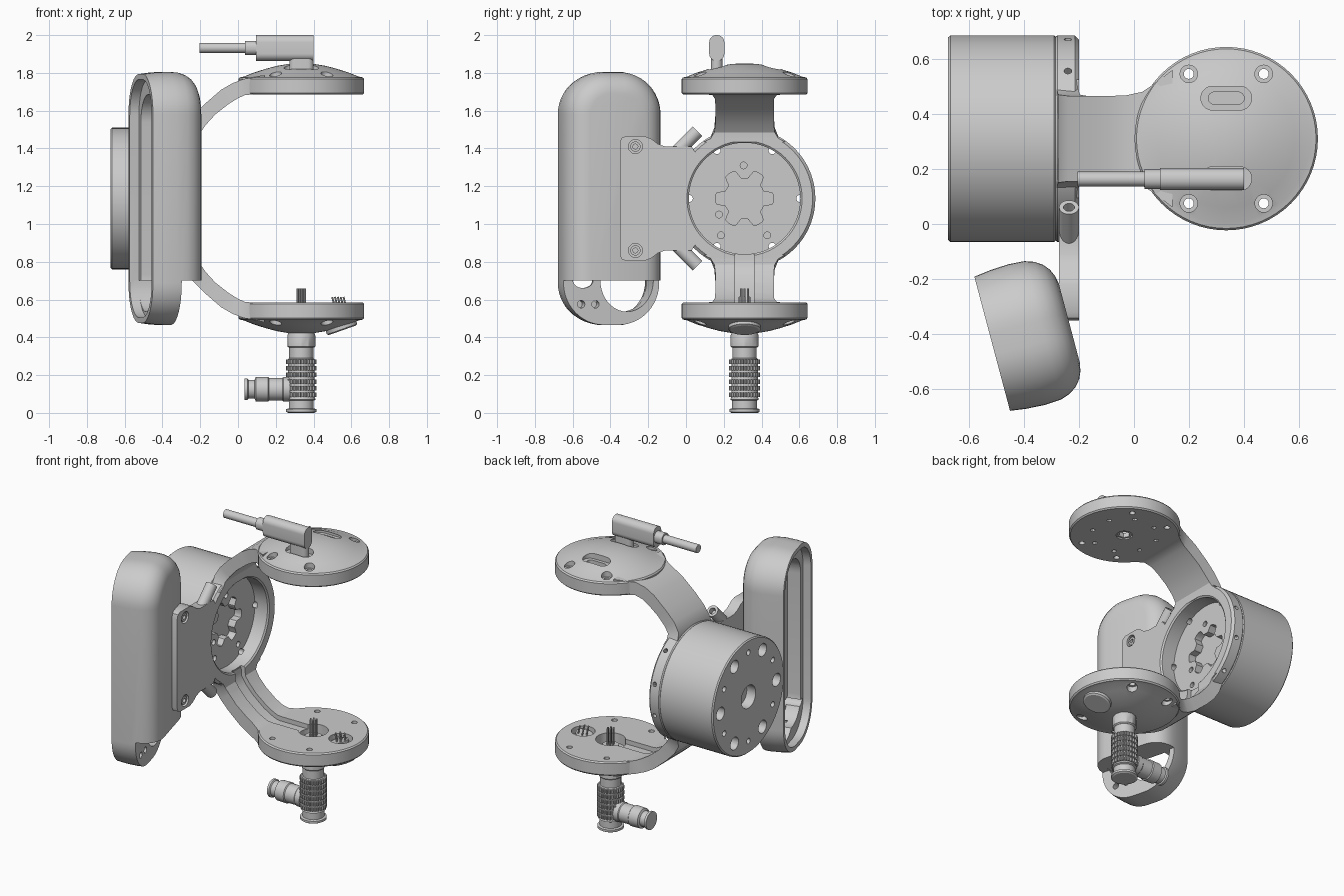
import bpy, bmesh
from math import sin, cos, pi, tanh, radians
from mathutils import Vector, Matrix

if "Cube" in bpy.data.objects:
    bpy.data.objects.remove(bpy.data.objects["Cube"])

CY, CZ, DX = 0.31, 1.135, 0.335      # common y centre, drum axis height, disc centre x


# ---------- helpers ----------
def loft(name, rings, mat=None, wrap=False):
    """Skin a list of equal closed loops; cap the ends or wrap round."""
    bm = bmesh.new()
    vs = [[bm.verts.new(p) for p in r] for r in rings]
    n = len(vs[0])
    for i in range(len(vs) if wrap else len(vs) - 1):
        a, b = vs[i], vs[(i + 1) % len(vs)]
        for j in range(n):
            bm.faces.new((a[j], a[(j + 1) % n], b[(j + 1) % n], b[j]))
    if not wrap:
        bm.faces.new(vs[0])
        bm.faces.new(vs[-1])
    if mat:
        bm.transform(mat)
    bmesh.ops.recalc_face_normals(bm, faces=bm.faces)
    me = bpy.data.meshes.new(name)
    bm.to_mesh(me)
    bm.free()
    ob = bpy.data.objects.new(name, me)
    bpy.context.collection.objects.link(ob)
    return ob


def frame(pos, axis=(0, 0, 1)):
    return Matrix.Translation(pos) @ Vector(axis).to_track_quat('Z', 'Y').to_matrix().to_4x4()


def lathe(name, prof, pos, axis=(0, 0, 1), n=64, wrap=False):
    rings = [[(r * cos(2 * pi * k / n), r * sin(2 * pi * k / n), h) for k in range(n)] for r, h in prof]
    return loft(name, rings, frame(pos, axis), wrap)


def rod(r, pos, axis, h, name="cutter", n=20):
    return lathe(name, [(r, 0), (r, h)], pos, axis, n)


def rrect(hx, hy, r, n=8):
    return [(sx * (hx - r) + r * cos(a + pi / 2 * k / n), sy * (hy - r) + r * sin(a + pi / 2 * k / n))
            for sx, sy, a in ((1, 1, 0), (-1, 1, pi / 2), (-1, -1, pi), (1, -1, 1.5 * pi)) for k in range(n + 1)]


def prism_x(pts, x0, x1, name="cutter", mat=None):
    return loft(name, [[(x, y, z) for y, z in pts] for x in (x0, x1)], mat)


def prism_z(pts, z0, z1, name="cutter", mat=None):
    return loft(name, [[(x, y, z) for x, y in pts] for z in (z0, z1)], mat)


def slot(cx, cy, hx, hy, z0, z1, name="cutter"):
    return prism_z(rrect(hx, hy, min(hx, hy) * 0.98), z0, z1, name, Matrix.Translation((cx, cy, 0)))


def box(x0, x1, y0, y1, z0, z1, mat=None):
    return prism_x([(y0, z0), (y1, z0), (y1, z1), (y0, z1)], x0, x1, mat=mat)


def cut(ob, *cutters):
    for c in cutters:
        m = ob.modifiers.new("cut", 'BOOLEAN')
        m.operation, m.solver, m.object = 'DIFFERENCE', 'EXACT', c
    me = bpy.data.meshes.new_from_object(ob.evaluated_get(bpy.context.evaluated_depsgraph_get()))
    ob.modifiers.clear()
    ob.data = me
    for c in cutters:
        bpy.data.objects.remove(c)


def around(r, deg):
    return CY + r * cos(radians(deg)), CZ + r * sin(radians(deg))


X = (1, 0, 0)
hexa = range(0, 360, 60)

# ---------- motor drum and its mounting ring ----------
drum = lathe("motor_drum", [(0.368, -0.675), (0.375, -0.667), (0.375, -0.29), (0.37, -0.285),
                            (0.295, -0.285), (0.295, -0.30)], (0, CY, CZ), X, 72)
rosette = [(CY + r * cos(a), CZ + r * sin(a)) for a in [2 * pi * k / 96 for k in range(96)]
           for r in [0.13 + 0.024 * tanh(3 * cos(6 * a))]]
cut(drum, prism_x(rosette, -0.35, -0.25), rod(0.075, (-0.7, CY, CZ), X, 0.09, n=32),
    *[rod(0.019, (-0.72, *around(0.293, d)), X, 0.6) for d in hexa],
    *[rod(0.042, (-0.7, *around(0.293, d)), X, 0.09) for d in hexa],
    *[rod(0.018, (-0.7, *around(0.293, d + 30)), X, 0.07) for d in hexa],
    *[rod(0.018, (-0.32, y, z), X, 0.05) for y, z in
      ((0.305, 1.31), (0.175, 1.05), (0.185, 0.94), (0.43, 0.94))])

ring = lathe("mount_ring", [(0.375, -0.278), (0.375, -0.215), (0.36, -0.2), (0.305, -0.2),
                            (0.295, -0.208), (0.295, -0.285), (0.37, -0.285)], (0, CY, CZ), X, 72, True)
cut(ring, box(-0.232, -0.15, 0.26, 0.36, 0.7, 0.9),
    *[rod(0.014, (-0.24, *around(0.34, d)), (0, cos(radians(d)), sin(radians(d))), 0.1, n=12)
      for d in (-49, -16, 16, 49)])

# ---------- yoke arms: (outer x, z, inner x, z, half width) ----------
stations = [(-0.28, 1.435, -0.2, 1.435, 0.215), (-0.28, 1.46, -0.2, 1.452, 0.18),
            (-0.276, 1.51, -0.198, 1.485, 0.16), (-0.24, 1.57, -0.17, 1.525, 0.155),
            (-0.18, 1.632, -0.12, 1.58, 0.155), (-0.09, 1.71, -0.05, 1.635, 0.155),
            (-0.03, 1.745, -0.005, 1.663, 0.157), (0.03, 1.768, 0.035, 1.682, 0.17),
            (0.075, 1.775, 0.075, 1.686, 0.2), (0.14, 1.79, 0.14, 1.686, 0.25)]


def arm(name, rows, s):
    return loft(name, [[(ox, CY - w, CZ + s * (oz - CZ)), (ox, CY + w, CZ + s * (oz - CZ)),
                        (ix, CY + w, CZ + s * (iz - CZ)), (ix, CY - w, CZ + s * (iz - CZ))]
                       for ox, oz, ix, iz, w in rows])


arm("upper_arm", stations, 1)
lower = arm("lower_arm", stations, -1)
groove = [(ix + (ox - ix) * 0.35, iz + (oz - iz) * 0.35, ix - (ox - ix) * 0.4, iz - (oz - iz) * 0.4, 0.05)
          for ox, oz, ix, iz, w in stations]
groove[0] = (-0.23, 1.42, -0.17, 1.42, 0.05)
cut(lower, arm("cutter", groove, -1))

# ---------- domed discs, s = +1 top, -1 bottom ----------
dome = [(0.325, 0.55), (0.333, 0.558), (0.333, 0.632), (0.326, 0.641), (0.305, 0.645), (0.25, 0.667),
        (0.19, 0.686), (0.13, 0.702), (0.07, 0.712), (0.02, 0.715)]
discs = []
for name, s in (("top_disc", 1), ("bottom_disc", -1)):
    d = lathe(name, [(r, s * h) for r, h in dome], (DX, CY, CZ))
    spots = [(DX + sx * 0.136, CY + sy * 0.235) for sx in (-1, 1) for sy in (-1, 1)]
    up = (0, 0, s)
    cut(d, *[rod(0.018, (x, y, CZ + s * 0.5), up, 0.3) for x, y in spots],
        *[rod(0.032, (x, y, CZ + s * 0.635), up, 0.2) for x, y in spots])
    discs.append(d)
cut(discs[0], slot(DX, 0.457, 0.092, 0.043, 1.805, 1.9), slot(DX, 0.457, 0.065, 0.022, 1.76, 1.82),
    slot(DX, 0.165, 0.092, 0.043, 1.805, 1.9), rod(0.05, (DX, CY, 1.6), (0, 0, 1), 0.15, n=32),
    *[rod(0.014, (DX + 0.2 * cos(pi * k / 4 + 0.4), CY + 0.2 * sin(pi * k / 4 + 0.4), 1.65), (0, 0, 1), 0.08, n=12)
      for k in range(8)])
cut(discs[1], rod(0.09, (DX, CY, 0.52), (0, 0, 1), 0.1, n=32), rod(0.072, (0.535, CY, 0.545), (0, 0, 1), 0.1, n=32),
    box(-0.05, 0.28, 0.26, 0.36, 0.555, 0.65))
lathe("hub_bush", [(0.05, 1.72), (0.05, 1.69), (0.035, 1.69), (0.035, 1.72)], (DX, CY, 0), n=6, wrap=True)

# sockets and pins inside the bottom disc
tilt = Vector((-0.25, 0, 0.97))
rod(0.05, (DX, CY, 0.5), (0, 0, 1), 0.05, "pin_base", 32)
rod(0.055, (0.535, CY, 0.53), tilt, 0.04, "side_socket", 32)
for k in range(7):
    r = 0.02 if k else 0
    a = k * pi / 3
    rod(0.0055, (DX + r * cos(a), CY + r * sin(a), 0.54), (0, 0, 1), 0.118, "pin", 8)
    rod(0.005, (0.545 + 1.5 * r * cos(a), CY + 1.5 * r * sin(a), 0.55), tilt, 0.066, "side_pin", 8)
lathe("dome_cap", [(0.085, -0.02), (0.085, 0.018), (0.075, 0.024)], (0.545, CY, 0.46), (0.33, 0, -0.94), 40)

# ---------- top cable plug ----------
plug = Matrix.Translation((0, 0.163, 1.932))
prism_x(rrect(0.04, 0.068, 0.038), 0.095, 0.40, "plug_body", plug)
prism_x(rrect(0.036, 0.038, 0.034), 0.038, 0.1, "plug_collar", plug)
rod(0.027, (-0.205, 0.163, 1.932), X, 0.26, "plug_cable", 24)
slot(0.336, 0.163, 0.064, 0.03, 1.8, 1.88, "plug_stem")

# ---------- lower knurled connector ----------
lathe("connector_core", [(0.07, 0), (0.08, 0.006), (0.08, 0.02), (0.066, 0.024), (0.066, 0.065), (0.076, 0.07),
                         (0.07, 0.085), (0.07, 0.285), (0.064, 0.29), (0.064, 0.345)], (DX, CY, 0), n=40)
lathe("connector_hex", [(0.066, 0.345), (0.074, 0.352), (0.074, 0.41), (0.066, 0.43)], (DX, CY, 0), n=12)
teeth = [(DX + r * cos(a), CY + r * sin(a)) for k in range(28) for r, o in
         ((0.074, 0), (0.082, 0.25), (0.082, 0.6), (0.074, 0.85)) for a in [2 * pi * (k + o) / 28]]
for k in range(6):
    prism_z(teeth, 0.084 + k * 0.035, 0.108 + k * 0.035, "knurl_ring")
lathe("side_outlet", [(0.058, 0.035), (0.058, 0.05), (0.05, 0.055), (0.05, 0.088), (0.064, 0.094), (0.066, 0.16),
                      (0.06, 0.165), (0.06, 0.235), (0.064, 0.24), (0.064, 0.275)], (0, CY, 0.125), X, 32)

# ---------- clamp bracket ----------
half = [(-0.35, 1.43), (-0.342, 1.455), (-0.32, 1.465), (-0.22, 1.465), (-0.185, 1.452), (-0.15, 1.425),
        (-0.11, 1.41), (-0.05, 1.41), (0.03, 1.41), (0.06, 1.36), (-0.02, 1.235)]
plate = prism_x(half + [(y, 2 * CZ - z) for y, z in reversed(half)], -0.272, -0.2, "bracket_plate")
cut(plate, *[rod(0.037, (-0.222, -0.268, z), X, 0.1, n=28) for z in (1.41, 0.86)])
for s in (1, -1):
    lathe("bracket_screw", [(0.027, -0.25), (0.027, -0.206), (0.013, -0.206), (0.013, -0.24)],
          (0, -0.268, CZ + s * 0.275), X, 24, True)
    boss = rod(0.036, (-0.236, -0.07, CZ + s * 0.225), (0, 1, s), 0.185, "clamp_boss", 28)
    cut(boss, rod(0.02, (-0.236, 0.035, CZ + s * 0.33), (0, 1, s), 0.1))

# ---------- hand pod, built in its own turned frame ----------
turn = Matrix.Translation((-0.515, -0.435, CZ)) @ Matrix.Rotation(radians(14.9), 4, 'Z')
levels = [(0, 0.002), (0.06, -0.006), (0.13, -0.01), (0.19, -0.006), (0.225, 0.006), (0.252, 0.024),
          (0.272, 0.048), (0.284, 0.075), (0.29, 0.105)]
pod = loft("hand_pod", [[(t, y, z) for y, z in rrect(0.254 - i, 0.661 - i, 0.215 - i, 12)] for t, i in levels], turn)


def half_oval(cy, ry, rz):
    return [(cy + ry * cos(a), -0.434 + rz * sin(a)) for a in [pi + pi * k / 20 for k in range(21)]]


cut(pod, box(0.155, 0.4, -0.4, 0.4, -0.8, -0.435, turn),
    prism_x(rrect(0.226, 0.63, 0.19, 12), -0.05, 0.05, mat=turn),
    prism_x(rrect(0.185, 0.55, 0.15, 12), 0.02, 0.135, mat=turn),
    prism_x(half_oval(0.085, 0.145, 0.165), 0.02, 0.2, mat=turn),
    prism_x(half_oval(-0.155, 0.055, 0.04), 0.02, 0.2, mat=turn),
    *[rod(0.02, turn @ Vector((0.1, y, -0.56)), turn.to_3x3() @ Vector(X), 0.1) for y in (-0.165, -0.087)])

# smooth shading with crisp edges
for ob in bpy.context.scene.objects:
    ob.select_set(True)
    bpy.context.view_layer.objects.active = ob
bpy.ops.object.shade_smooth_by_angle(angle=radians(30))
